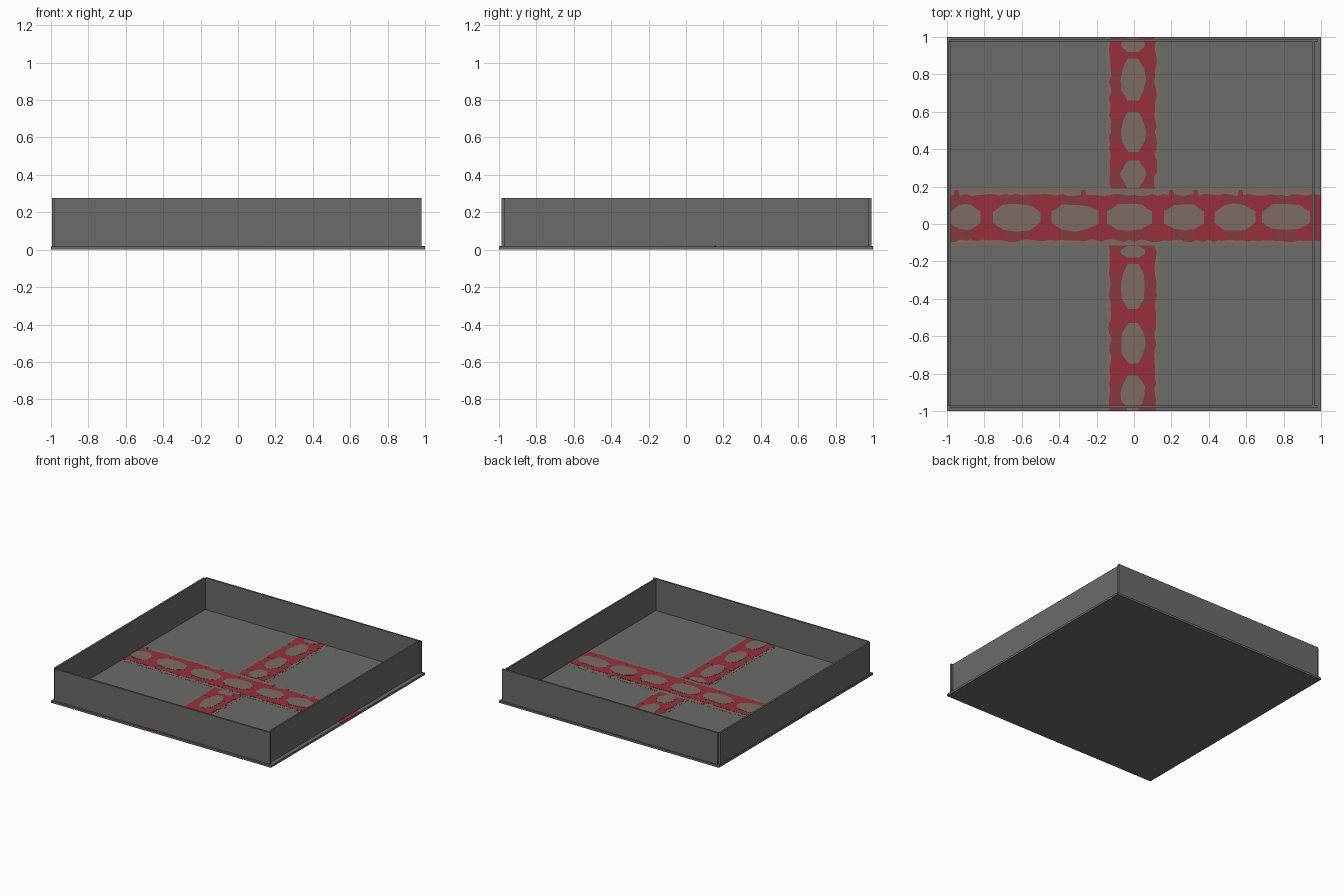
import bpy, bmesh, random

if "Cube" in bpy.data.objects:
    bpy.data.objects.remove(bpy.data.objects["Cube"])

random.seed(4)


def material(name, rgb):
    m = bpy.data.materials.new(name)
    m.diffuse_color = (*rgb, 1)
    m.use_nodes = True
    m.node_tree.nodes["Principled BSDF"].inputs["Base Color"].default_value = m.diffuse_color
    return m


GREY = material("stone grey", (0.147, 0.147, 0.138))
RED = material("bright red", (0.305, 0.030, 0.045))
DARK = material("dull red", (0.242, 0.041, 0.051))
DUST = material("dusty brown", (0.209, 0.147, 0.125))
TOP, WALL_TOP = 0.017, 0.277


def finish(name, bm, mat):
    bmesh.ops.recalc_face_normals(bm, faces=bm.faces)
    me = bpy.data.meshes.new(name)
    bm.to_mesh(me)
    bm.free()
    me.materials.append(mat)
    bpy.context.collection.objects.link(bpy.data.objects.new(name, me))


def box(name, x0, x1, y0, y1, z0, z1):
    bm = bmesh.new()
    bmesh.ops.create_cube(bm, size=1)
    for v in bm.verts:
        v.co = ((x0 + x1) / 2 + v.co.x * (x1 - x0),
                (y0 + y1) / 2 + v.co.y * (y1 - y0),
                (z0 + z1) / 2 + v.co.z * (z1 - z0))
    finish(name, bm, GREY)


def plates(name, outlines, mat, layer, swap):
    """Thin painted plates; swap turns (along, across) into (y, x)."""
    bm = bmesh.new()
    for pts in outlines:
        vs = [bm.verts.new((b, a, TOP) if swap else (a, b, TOP)) for a, b in pts]
        face = bm.faces.new(vs)
        new = bmesh.ops.extrude_face_region(bm, geom=[face])["geom"]
        for v in new:
            if isinstance(v, bmesh.types.BMVert):
                v.co.z = TOP + 0.0008 * layer
    finish(name, bm, mat)


def ragged_band(a0, a1, b0, b1, amp, step=0.03):
    """Strip with worn long edges."""
    n = max(2, round((a1 - a0) / step))
    xs = [a0 + (a1 - a0) * i / n for i in range(n + 1)]
    wob = lambda: random.uniform(-amp, amp)
    return [(x, b0 + wob()) for x in xs] + [(x, b1 + wob()) for x in reversed(xs)]


def cell(a0, a1, b0, b1):
    """Worn octagon; ends lying on a band end or crossing stay square."""
    j = lambda: random.uniform(-0.006, 0.006)
    ca, cb = min(0.055, (a1 - a0) * 0.3), (b1 - b0) * 0.27
    m = (a0 + a1) / 2
    return [(a0, b0 + cb + j()), (a0 + ca * 0.4, b0 + cb * 0.6), (a0 + ca, b0 + j()),
            (m, b0 - 0.006 + j()), (a1 - ca, b0 + j()), (a1 - ca * 0.4, b0 + cb * 0.6),
            (a1, b0 + cb + j()), (a1, b1 - cb + j()), (a1 - ca * 0.4, b1 - cb * 0.6),
            (a1 - ca, b1 + j()), (m, b1 + 0.006 + j()), (a0 + ca, b1 + j()),
            (a0 + ca * 0.4, b1 - cb * 0.6), (a0, b1 - cb + j())]


def path(name, spans, halo, rails, inner, cells, rungs, reach, swap):
    plates(name + "_halo", [ragged_band(*s, *halo, 0.004) for s in spans], DUST, 1, swap)
    plates(name + "_rails", [ragged_band(*s, *rails, 0.008) for s in spans], DARK, 2, swap)
    plates(name + "_rungs", [ragged_band(max(r - reach, -1), min(r + reach, 1),
                                         rails[0] + 0.006, rails[1] - 0.006, 0.006)
                             for r in rungs], RED, 3, swap)
    plates(name + "_cells", [cell(*c, *inner) for c in cells], DUST, 4, swap)


# floor slab and four thin walls
box("floor", -1, 1, -1, 1, 0, TOP)
box("front_wall", -0.98, 0.98, -0.985, -0.97, TOP, WALL_TOP)
box("back_wall", -0.98, 0.98, 0.975, 0.99, TOP, WALL_TOP)
box("left_wall", -0.995, -0.98, -0.97, 0.975, TOP, WALL_TOP)
box("right_wall", 0.953, 0.965, -0.97, 0.975, TOP, WALL_TOP)

# ladder pattern across the floor
path("cross_path", [(-0.99, 1)], (-0.115, 0.19), (-0.09, 0.155), (-0.03, 0.10),
     [(-0.985, -0.82), (-0.755, -0.50), (-0.44, -0.19), (-0.145, 0.095),
      (0.16, 0.375), (0.43, 0.65), (0.685, 0.94)],
     [-0.78, -0.47, -0.17, 0.13, 0.41, 0.67, 0.95], 0.085, False)
plates("cross_path_tabs", [[(x - 0.018, 0.14), (x + 0.018, 0.14), (x + 0.01, 0.183),
                            (x - 0.01, 0.183)] for x in (-0.95, -0.27, 0.2, 0.33, 0.57)],
       DARK, 2, False)

# ladder pattern front to back, broken by the crossing
path("long_path", [(-1, -0.115), (0.19, 1)], (-0.148, 0.135), (-0.128, 0.115),
     (-0.065, 0.055),
     [(-0.998, -0.81), (-0.745, -0.53), (-0.455, -0.215), (-0.18, -0.117),
      (0.192, 0.34), (0.385, 0.60), (0.66, 0.885), (0.92, 0.998)],
     [-0.78, -0.49, -0.2, 0.36, 0.62, 0.9], 0.07, True)
